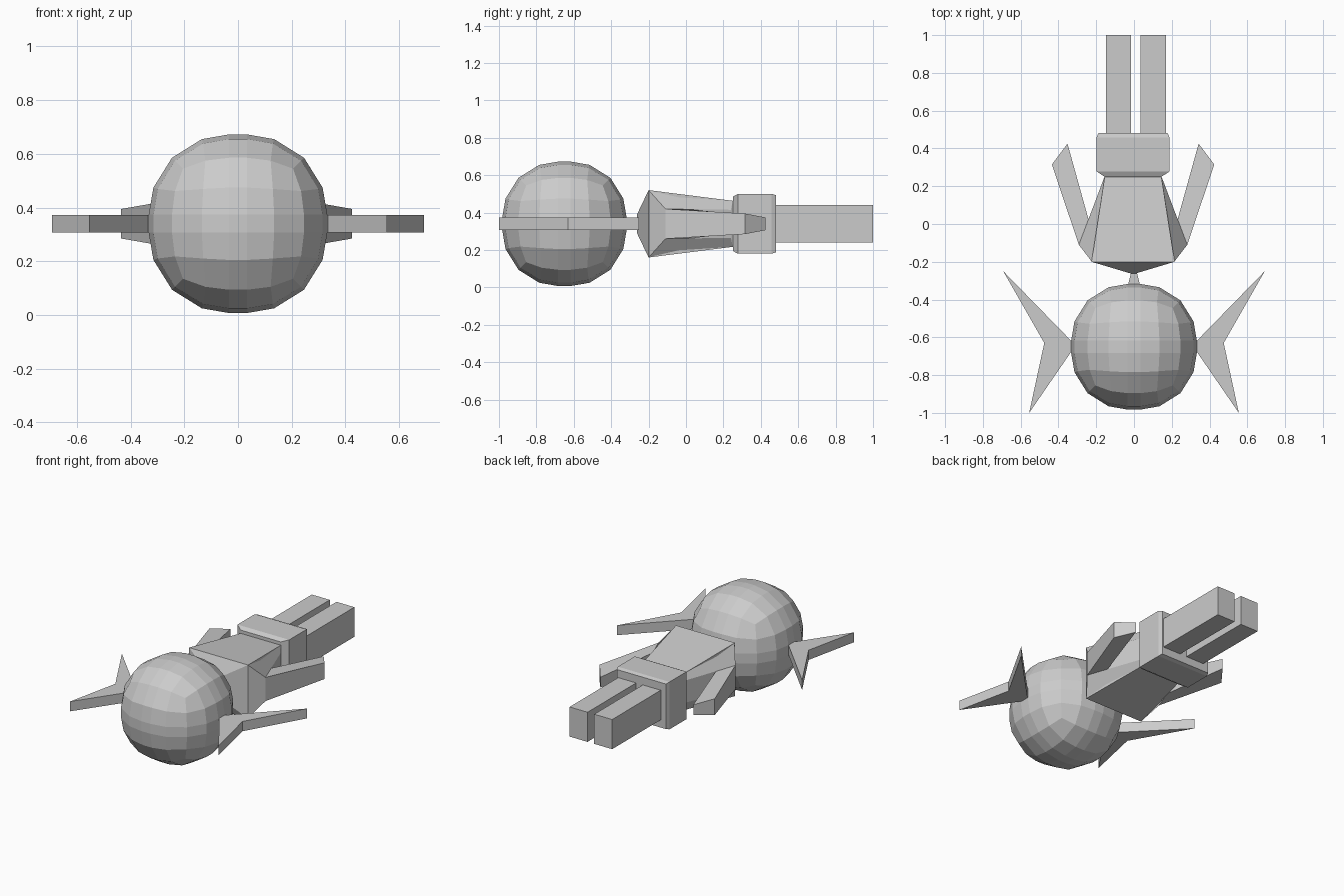
import bpy, bmesh
from mathutils import Vector

if "Cube" in bpy.data.objects:
    bpy.data.objects.remove(bpy.data.objects["Cube"])

ZC = 0.34      # height of the figure's axis
CX = -0.005    # body centre line


def finish(name, bm):
    bmesh.ops.recalc_face_normals(bm, faces=bm.faces[:])
    me = bpy.data.meshes.new(name)
    bm.to_mesh(me)
    bm.free()
    ob = bpy.data.objects.new(name, me)
    bpy.context.collection.objects.link(ob)
    return ob


def loft(name, rings, cx=CX):
    """Rectangular rings (y, half width, half height) along y."""
    bm = bmesh.new()
    loops = []
    for y, w, h in rings:
        loops.append([bm.verts.new((cx + a * w, y, ZC + b * h))
                      for a, b in ((-1, -1), (1, -1), (1, 1), (-1, 1))])
    for p, q in zip(loops, loops[1:]):
        for i in range(4):
            j = (i + 1) % 4
            bm.faces.new((p[i], p[j], q[j], q[i]))
    bm.faces.new(loops[0])
    bm.faces.new(loops[-1])
    return finish(name, bm)


def slab(name, outline, side, cx):
    """Outline of (x, y, half height) points, thickened around the axis height."""
    bm = bmesh.new()
    lo, hi = ([bm.verts.new((cx + side * x, y, ZC + s * h)) for x, y, h in outline]
              for s in (-1, 1))
    bm.faces.new(lo)
    bm.faces.new(hi)
    for i in range(len(outline)):
        j = (i + 1) % len(outline)
        bm.faces.new((lo[i], lo[j], hi[j], hi[i]))
    return finish(name, bm)


# head: subdivided cube with its three middle loops split in two
bm = bmesh.new()
bmesh.ops.create_cube(bm, size=0.82)
head = finish("head", bm)
sub = head.modifiers.new("round", 'SUBSURF')
sub.levels = sub.render_levels = 2
dg = bpy.context.evaluated_depsgraph_get()
bm = bmesh.new()
bm.from_mesh(head.evaluated_get(dg).to_mesh())
head.modifiers.clear()
mid = [e for e in bm.edges
       if any(all(abs(v.co[k]) < 1e-4 for v in e.verts) for k in range(3))]
bmesh.ops.bevel(bm, geom=mid, offset=0.034, offset_type='OFFSET',
                segments=1, profile=0.5, affect='EDGES')
bmesh.ops.translate(bm, verts=bm.verts[:], vec=Vector((0, -0.65, ZC)))
for f in bm.faces:
    f.smooth = False
bm.to_mesh(head.data)
bm.free()

# neck and torso, tapering to the waist
loft("neck", [(-0.33, 0.034, 0.034), (-0.25, 0.013, 0.034)], 0)
loft("torso", [(-0.262, 0.013, 0.05), (-0.2, 0.22, 0.18), (0.25, 0.15, 0.123)])

# hips with chamfered ends
loft("hips", [(0.25, 0.15, 0.145), (0.278, 0.193, 0.16),
              (0.458, 0.193, 0.16), (0.482, 0.183, 0.152)])

for side, label in ((-1, "left"), (1, "right")):
    # hair bunches: forked slabs on the sides of the head
    slab(label + "_hair_bunch",
         [(0.32, -0.68, 0.033), (0.335, -0.68, 0.033), (0.555, -1.0, 0.033),
          (0.475, -0.63, 0.033), (0.692, -0.25, 0.033), (0.335, -0.616, 0.033),
          (0.32, -0.616, 0.033)], side, 0)
    # shoulder wedge on the torso side
    slab(label + "_shoulder",
         [(0.218, -0.2, 0.18), (0.287, -0.11, 0.08),
          (0.155, 0.24, 0.075), (0.15, 0.25, 0.123)], side, CX)
    # arm
    slab(label + "_arm",
         [(0.287, -0.11, 0.08), (0.43, 0.315, 0.055),
          (0.347, 0.425, 0.034), (0.236, 0.025, 0.077)], side, CX)
    # leg
    loft(label + "_leg", [(0.47, 0.067, 0.1), (1.0, 0.067, 0.1)],
         0.01 + side * 0.092)
